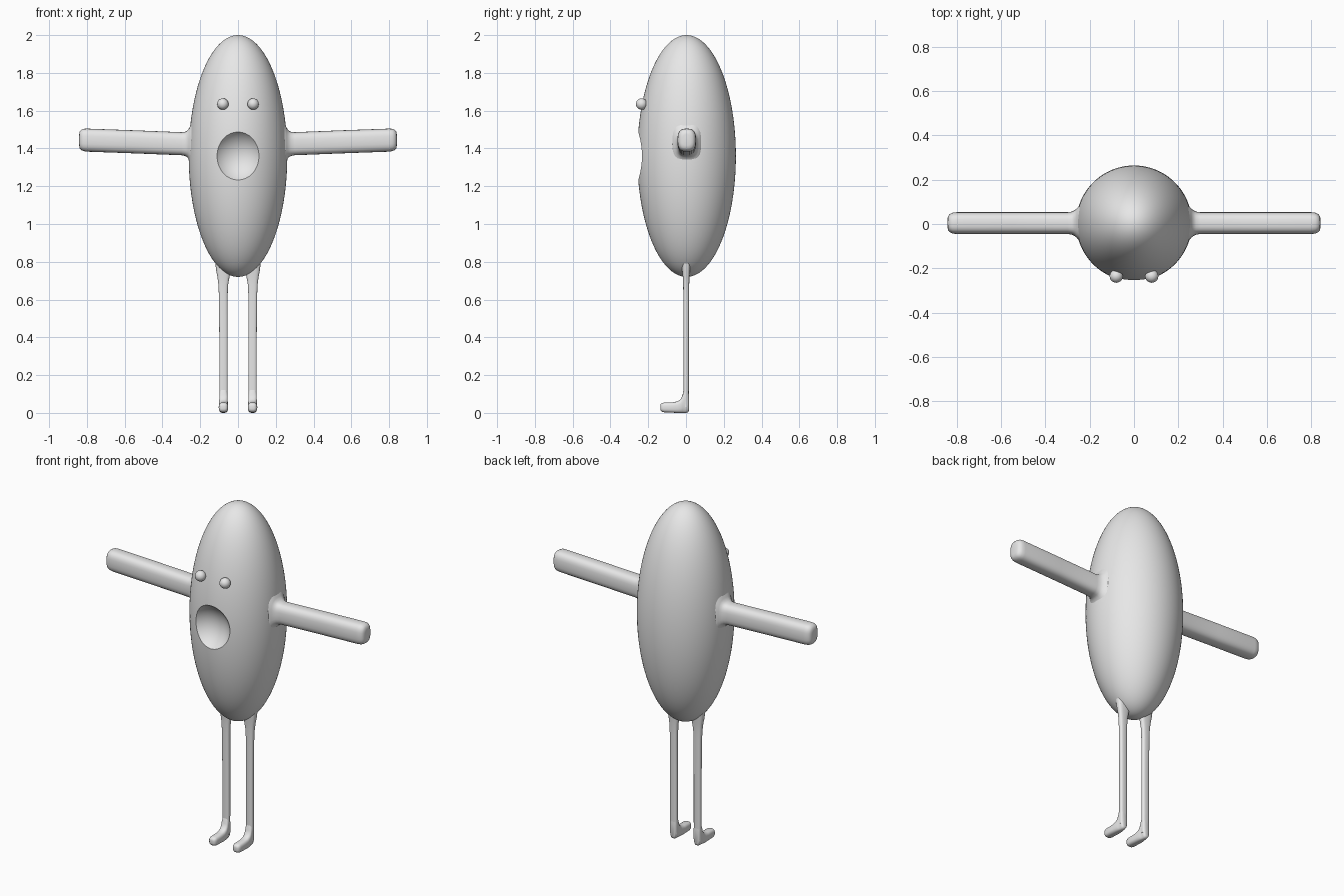
import bpy, bmesh, math
from mathutils import Vector

if "Cube" in bpy.data.objects:
    bpy.data.objects.remove(bpy.data.objects["Cube"])

grey = bpy.data.materials.new("light grey")
grey.diffuse_color = (0.8, 0.8, 0.8, 1)
grey.use_nodes = True
grey.node_tree.nodes["Principled BSDF"].inputs["Base Color"].default_value = grey.diffuse_color


def finish(ob, angle=35):
    """Give the part its colour and smooth shading."""
    ob.data.materials.clear()
    ob.data.materials.append(grey)
    bpy.ops.object.select_all(action='DESELECT')
    ob.select_set(True)
    bpy.context.view_layer.objects.active = ob
    bpy.ops.object.shade_smooth_by_angle(angle=math.radians(angle))


def ellipsoid(name, loc, radii, seg=64, rings=40):
    bpy.ops.mesh.primitive_uv_sphere_add(segments=seg, ring_count=rings, radius=1, location=loc)
    ob = bpy.context.object
    ob.name = name
    ob.scale = radii
    bpy.ops.object.transform_apply(location=False, rotation=False, scale=True)
    return ob


def loft(name, axis, rows, n=28, power=2.8):
    """Skin rounded sections; row = (position on axis, centre a, centre b, half a, half b)."""
    others = [i for i in range(3) if i != axis]
    bm = bmesh.new()
    rings = []
    for t, ca, cb, ra, rb in rows:
        ring = []
        for k in range(n):
            u = 2 * math.pi * k / n
            c, s = math.cos(u), math.sin(u)
            p = Vector((0, 0, 0))
            p[axis] = t
            p[others[0]] = ca + ra * math.copysign(abs(c) ** (2 / power), c)
            p[others[1]] = cb + rb * math.copysign(abs(s) ** (2 / power), s)
            ring.append(bm.verts.new(p))
        rings.append(ring)
    for r0, r1 in zip(rings, rings[1:]):
        for k in range(n):
            j = (k + 1) % n
            bm.faces.new((r0[k], r0[j], r1[j], r1[k]))
    bm.faces.new(rings[0])
    bm.faces.new(rings[-1])
    bmesh.ops.recalc_face_normals(bm, faces=bm.faces)
    me = bpy.data.meshes.new(name)
    bm.to_mesh(me)
    bm.free()
    ob = bpy.data.objects.new(name, me)
    bpy.context.collection.objects.link(ob)
    finish(ob, 50)
    return ob


# Egg-shaped body with a scooped mouth
body = ellipsoid("body", (0, 0.003, 1.36), (0.261, 0.261, 0.64), 80, 56)
cutter = ellipsoid("mouth_cutter", (0, -0.34, 1.36), (0.154, 0.154, 0.154), 48, 32)
cutter.hide_render = True
mod = body.modifiers.new("mouth", 'BOOLEAN')
mod.operation = 'DIFFERENCE'
mod.solver = 'EXACT'
mod.object = cutter
bpy.context.view_layer.objects.active = body
bpy.ops.object.modifier_apply(modifier=mod.name)
bpy.data.objects.remove(cutter, do_unlink=True)
finish(body)

for s, side in ((-1, "left"), (1, "right")):
    # Eye
    finish(ellipsoid(side + "_eye", (0.08 * s, -0.235, 1.635), (0.03, 0.03, 0.03), 24, 16))

    # Arm: flares into the body, rises slightly, rounded end
    arm = [(0.23, 1.423, 0.085, 0.135), (0.25, 1.423, 0.075, 0.105),
           (0.258, 1.423, 0.066, 0.085), (0.268, 1.424, 0.058, 0.071),
           (0.28, 1.424, 0.052, 0.064), (0.30, 1.425, 0.049, 0.061),
           (0.55, 1.435, 0.049, 0.061), (0.80, 1.444, 0.049, 0.061),
           (0.818, 1.445, 0.047, 0.059), (0.831, 1.445, 0.041, 0.053),
           (0.838, 1.445, 0.032, 0.044), (0.841, 1.445, 0.02, 0.03)]
    loft(side + "_arm", 0, [(x * s, 0.004, z, ry, rz) for x, z, ry, rz in arm])

    # Leg: thin shaft widening where it meets the body
    leg = [(0.03, 0.077, 0.022, 0.013), (0.15, 0.077, 0.022, 0.014),
           (0.40, 0.077, 0.022, 0.014), (0.62, 0.078, 0.023, 0.015),
           (0.68, 0.078, 0.026, 0.016), (0.72, 0.077, 0.032, 0.018),
           (0.75, 0.077, 0.038, 0.021), (0.80, 0.077, 0.044, 0.025)]
    loft(side + "_leg", 2, [(z, x * s, 0.001, rx, ry) for z, x, rx, ry in leg])

    # Foot: y, bottom, top, half width; the top curves up into the ankle
    foot = [(0.015, 0.012, 0.10, 0.014), (0.011, 0.004, 0.13, 0.020),
            (0.0, 0.0, 0.15, 0.022), (-0.012, 0.0, 0.125, 0.022),
            (-0.018, 0.0, 0.095, 0.023), (-0.028, 0.0, 0.073, 0.024),
            (-0.045, 0.0, 0.061, 0.025), (-0.07, 0.001, 0.056, 0.025),
            (-0.115, 0.003, 0.055, 0.025), (-0.127, 0.006, 0.052, 0.022),
            (-0.134, 0.012, 0.046, 0.016), (-0.136, 0.02, 0.038, 0.009)]
    loft(side + "_foot", 1, [(y, 0.077 * s, (b + t) / 2, rx, (t - b) / 2) for y, b, t, rx in foot])
